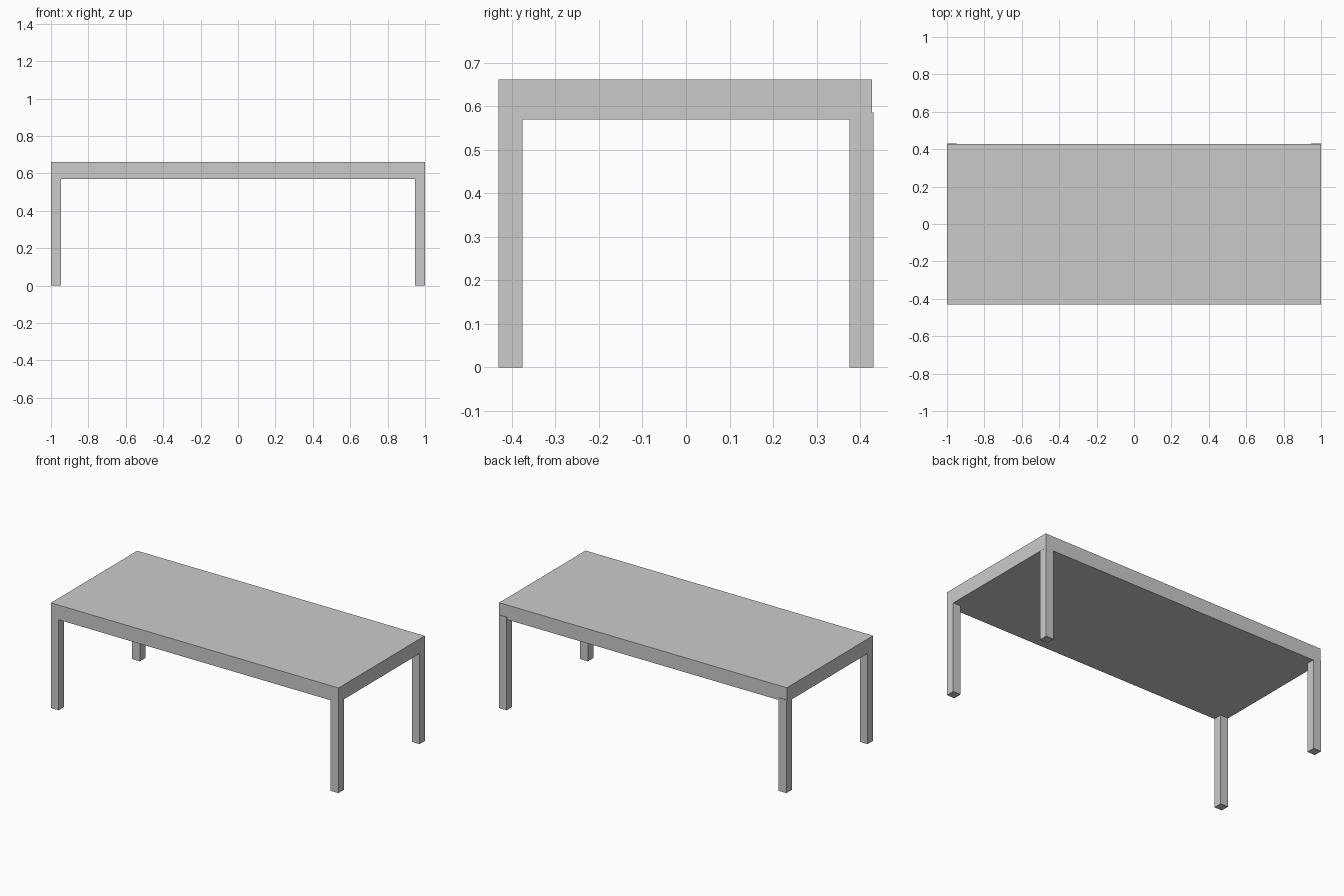
import bpy

if "Cube" in bpy.data.objects:
    bpy.data.objects.remove(bpy.data.objects["Cube"])

TOP_Z, UNDER_Z = 0.661, 0.569
HALF_X, HALF_Y = 1.0, 0.43
LEG = 0.054


def box(name, x, y, z):
    """Axis-aligned box from (min, max) ranges."""
    bpy.ops.mesh.primitive_cube_add(size=1, location=[sum(r) / 2 for r in (x, y, z)])
    obj = bpy.context.object
    obj.name = name
    obj.scale = [r[1] - r[0] for r in (x, y, z)]
    bpy.ops.object.transform_apply(location=False, rotation=False, scale=True)
    return obj


# Thick table top, its back edge set in slightly from the back legs
box("table_top", (-HALF_X, HALF_X), (-HALF_Y, HALF_Y - 0.003), (UNDER_Z, TOP_Z))

# Square corner legs; the back pair laps a little up the edge of the top
for side, sx in (("left", -1), ("right", 1)):
    x = sorted((sx * (HALF_X - 0.0005), sx * (HALF_X - LEG)))
    box(f"front_{side}_leg", x, (-HALF_Y, -HALF_Y + LEG), (0, UNDER_Z))
    box(f"back_{side}_leg", x, (HALF_Y - LEG, HALF_Y), (0, 0.585))
